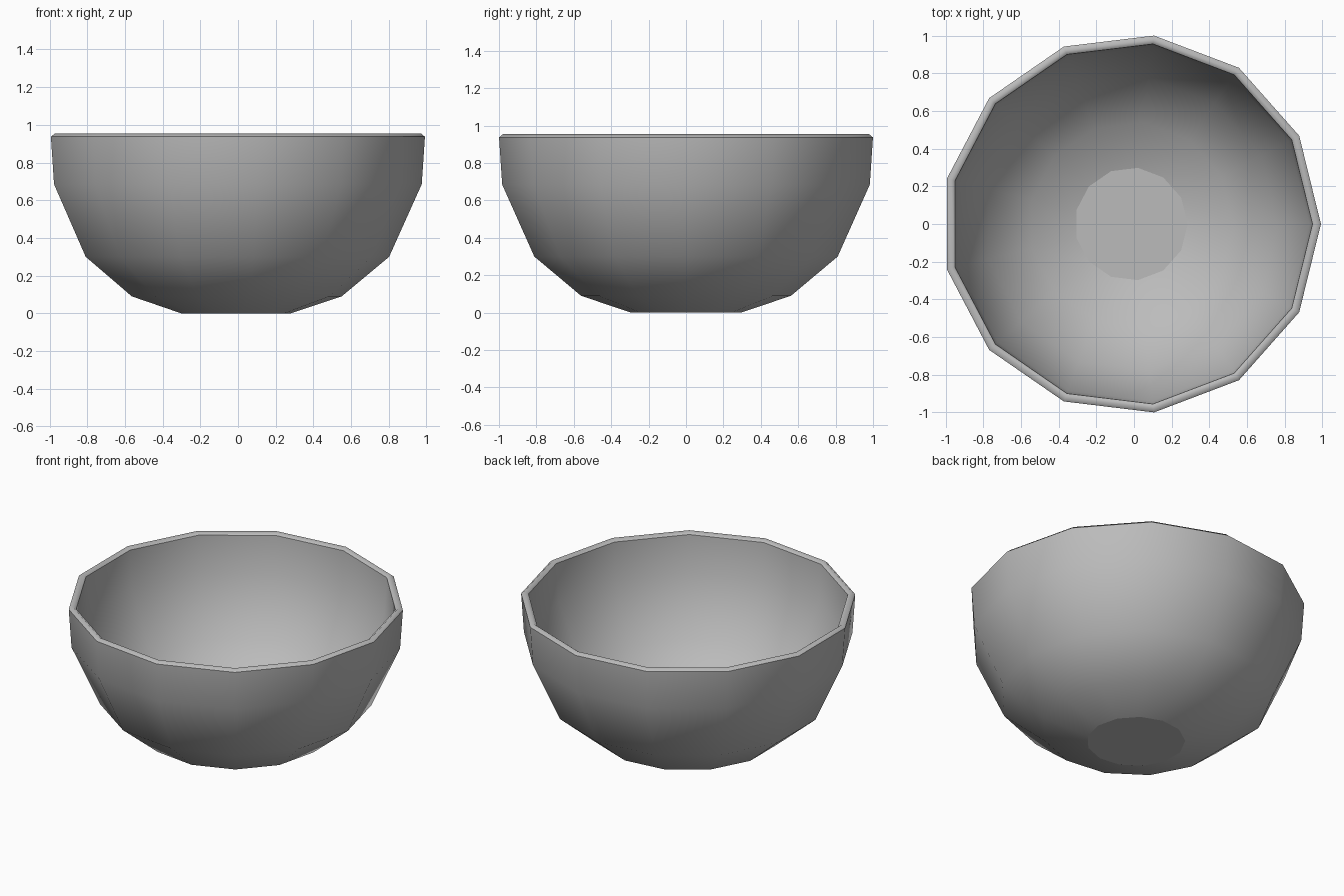
import bpy
import bmesh
from math import cos, sin, tau

default = bpy.data.objects.get("Cube")
if default:
    bpy.data.objects.remove(default, do_unlink=True)

SIDES = 13
OFFSET_X = -0.015   # an odd-sided ring is not symmetric in x

# Radius and height: outside from base to rim, then inside down to the floor
OUTER = [(0.295, 0), (0.565, 0.09), (0.817, 0.3), (0.99, 0.685), (1.007, 0.937)]
RIM_CREST = [(0.985, 0.955)]
INNER = [(0.962, 0.937), (0.946, 0.696), (0.781, 0.327), (0.543, 0.129), (0.3, 0.045)]

# Material
grey = bpy.data.materials.new("plain grey")
grey.use_nodes = True
colour = (0.5, 0.5, 0.5, 1)
grey.diffuse_color = colour
grey.node_tree.nodes["Principled BSDF"].inputs["Base Color"].default_value = colour

# Bowl wall, lathed ring by ring
bm = bmesh.new()
angles = [tau * i / SIDES for i in range(SIDES)]
rings = [[bm.verts.new((r * cos(a) + OFFSET_X, r * sin(a), z)) for a in angles]
         for r, z in OUTER + RIM_CREST + INNER]
for low, high in zip(rings, rings[1:]):
    for i in range(SIDES):
        j = (i + 1) % SIDES
        bm.faces.new((low[i], low[j], high[j], high[i])).smooth = True

# Flat base and inner floor
bm.faces.new(rings[0][::-1])
bm.faces.new(rings[-1])

# Crisp edges around the base, the floor and both sides of the rim
for k in (0, len(OUTER) - 1, len(OUTER) + 1, len(rings) - 1):
    for i in range(SIDES):
        bm.edges.get((rings[k][i], rings[k][(i + 1) % SIDES])).smooth = False

bmesh.ops.recalc_face_normals(bm, faces=bm.faces)
mesh = bpy.data.meshes.new("bowl")
bm.to_mesh(mesh)
bm.free()
mesh.materials.append(grey)
bpy.context.collection.objects.link(bpy.data.objects.new("bowl", mesh))
